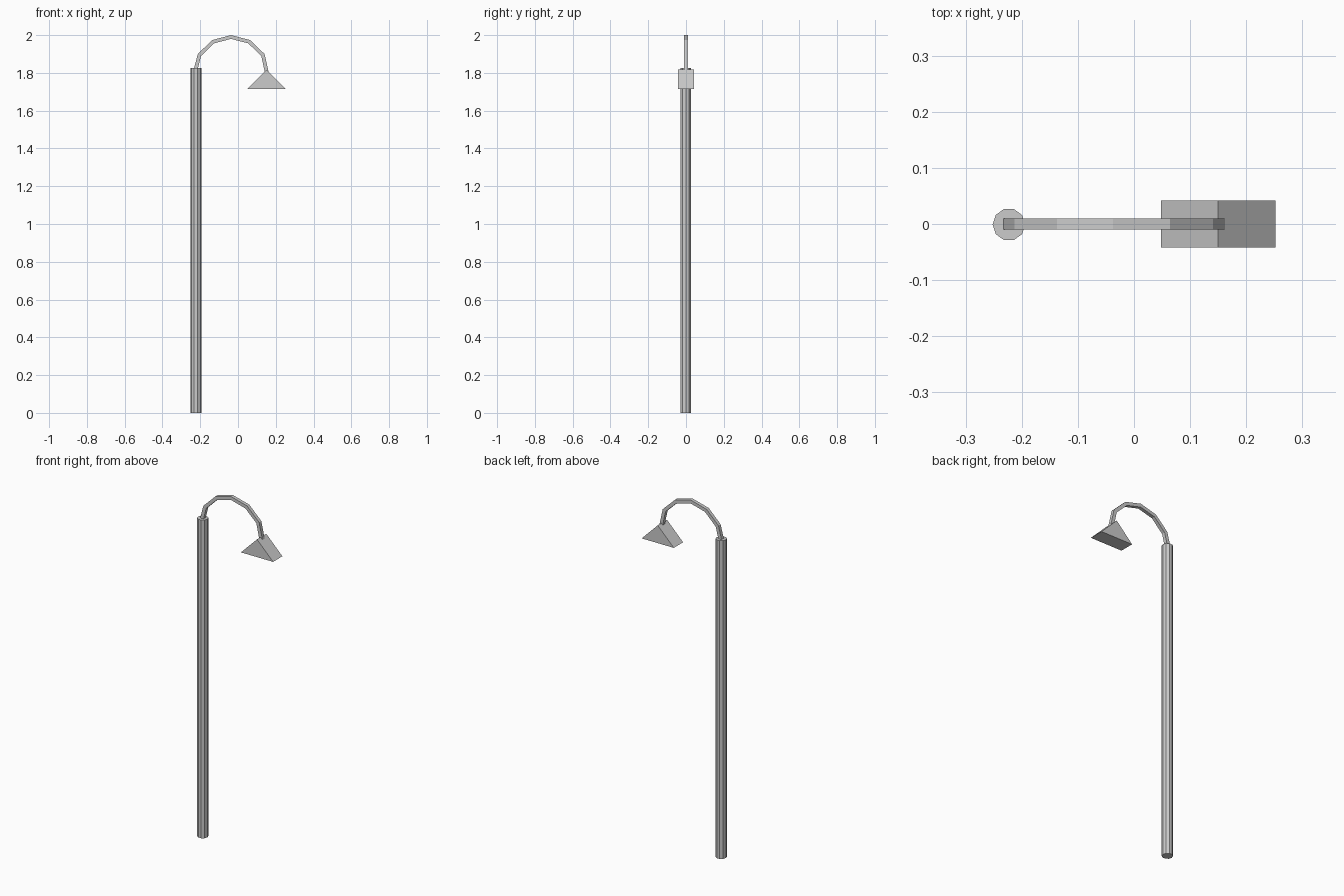
import bpy, bmesh
from mathutils import Vector

if "Cube" in bpy.data.objects:
    bpy.data.objects.remove(bpy.data.objects["Cube"])


def new_object(name, bm):
    bmesh.ops.recalc_face_normals(bm, faces=bm.faces)
    mesh = bpy.data.meshes.new(name)
    bm.to_mesh(mesh)
    bm.free()
    ob = bpy.data.objects.new(name, mesh)
    bpy.context.collection.objects.link(ob)
    return ob


# pole: ten-sided cylinder
bpy.ops.mesh.primitive_cylinder_add(vertices=10, radius=0.029, depth=1.825,
                                    location=(-0.223, -0.001, 1.825 / 2),
                                    rotation=(0, 0, 1.5707963))
bpy.context.object.name = "pole"

# curved arm: square section swept along a faceted arch, mitred at the bends
path = [(-0.225, 1.815), (-0.204, 1.895), (-0.132, 1.965), (-0.037, 1.99),
        (0.059, 1.965), (0.132, 1.895), (0.153, 1.80)]
path = [Vector((x, 0, z)) for x, z in path]
half = 0.01
bm = bmesh.new()
rings = []
for i, p in enumerate(path):
    d1 = (p - path[max(i - 1, 0)]).normalized()
    d2 = (path[min(i + 1, len(path) - 1)] - p).normalized()
    t = (d1 + d2).normalized()
    n = Vector((-t.z, 0, t.x)) * half
    rings.append([bm.verts.new(p + n * a + Vector((0, half * b, 0)))
                  for a, b in ((-1, -1), (1, -1), (1, 1), (-1, 1))])
for a, b in zip(rings, rings[1:]):
    for k in range(4):
        j = (k + 1) % 4
        bm.faces.new((a[k], a[j], b[j], b[k]))
bm.faces.new(rings[0])
bm.faces.new(rings[-1])
new_object("curved_arm", bm)

# lamp shade: triangular prism
bm = bmesh.new()
tri = bm.faces.new([bm.verts.new((x, -0.042, z)) for x, z in
                    ((0.048, 1.715), (0.252, 1.715), (0.15, 1.817))])
ext = bmesh.ops.extrude_face_region(bm, geom=[tri], use_keep_orig=True)
bmesh.ops.translate(bm, vec=(0, 0.084, 0),
                    verts=[g for g in ext["geom"] if isinstance(g, bmesh.types.BMVert)])
new_object("lamp_shade", bm)
